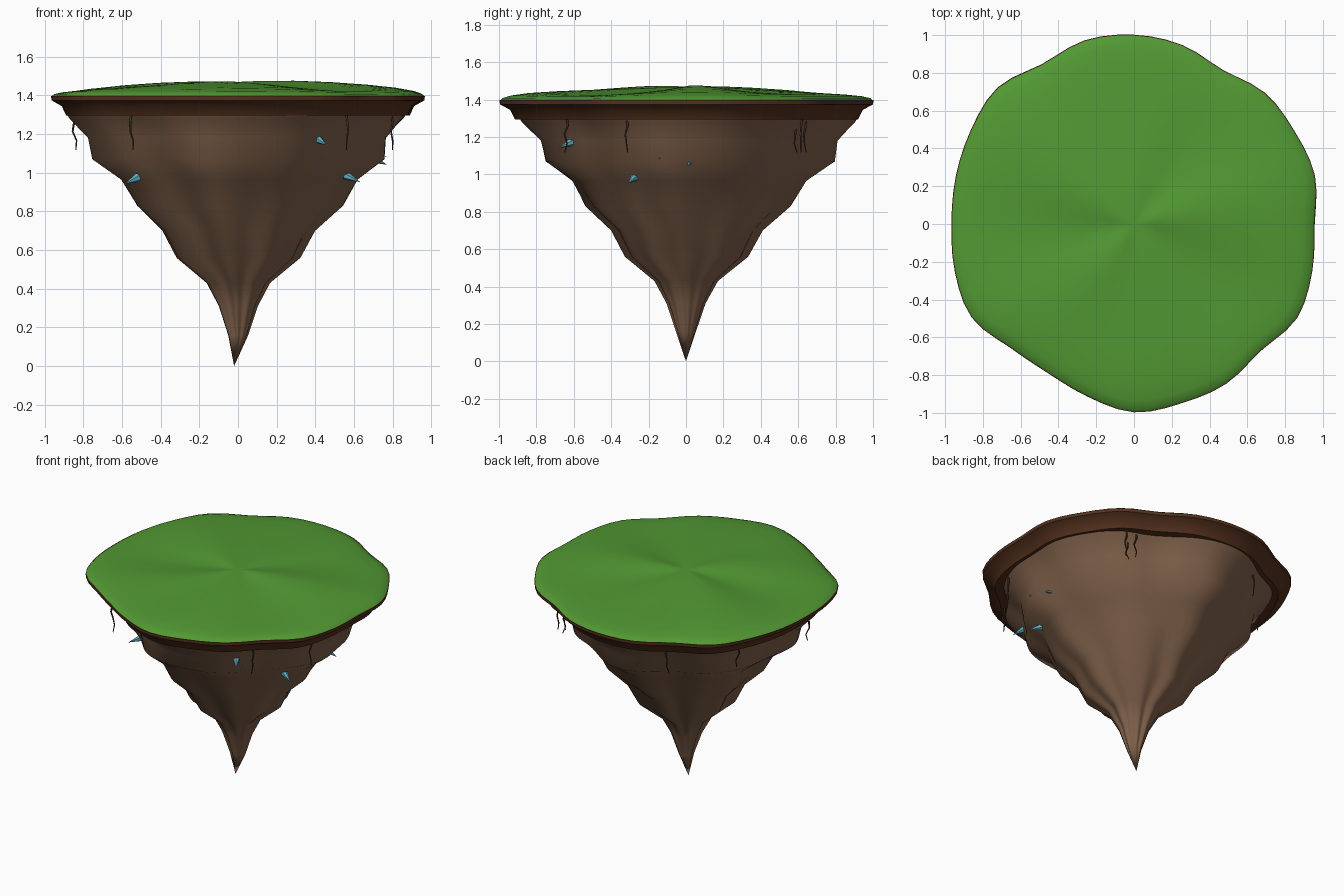
import bpy, bmesh, math, random
from mathutils import Vector

random.seed(4)
if "Cube" in bpy.data.objects:
    bpy.data.objects.remove(bpy.data.objects["Cube"])


def material(name, rgb):
    m = bpy.data.materials.new(name)
    m.use_nodes = True
    m.diffuse_color = (*rgb, 1)
    bsdf = next(n for n in m.node_tree.nodes if n.type == "BSDF_PRINCIPLED")
    bsdf.inputs["Base Color"].default_value = (*rgb, 1)
    return m


GRASS = material("grass green", (.084, .32, .033))
SOIL = material("dark soil", (.09, .031, .013))
ROCK = material("brown rock", (.22, .122, .07))
ROOT = material("root brown", (.06, .032, .019))
CRYSTAL = material("crystal blue", (.114, .43, .54))

# Island outline: radius every 15 degrees, counter-clockwise from +x
OUTLINE = [.955, .99, .98, .98, .94, .98, 1.0, 1.005, .975, 1.02, .995, .975,
           .965, .98, .99, .925, .91, .945, .995, .98, .975, .948, .995, .975]
SEGS = 72


def outline(a):
    t = a / math.tau * len(OUTLINE)
    i, f = int(t), t % 1
    p, q, r, s = (OUTLINE[(i + k) % len(OUTLINE)] for k in (-1, 0, 1, 2))
    return q + .5 * f * (r - p + f * (2*p - 5*q + 4*r - s + f * (3*(q - r) + s - p)))


def add_object(name, bm, mat, smooth_angle=None):
    bmesh.ops.recalc_face_normals(bm, faces=bm.faces)
    mesh = bpy.data.meshes.new(name)
    bm.to_mesh(mesh)
    bm.free()
    mesh.materials.append(mat)
    ob = bpy.data.objects.new(name, mesh)
    bpy.context.collection.objects.link(ob)
    if smooth_angle:
        bpy.ops.object.select_all(action="DESELECT")
        ob.select_set(True)
        bpy.context.view_layer.objects.active = ob
        bpy.ops.object.shade_smooth_by_angle(angle=math.radians(smooth_angle))
    return ob


def loft(name, profile, mat, angle, wobble=None, lift=None, tip=None):
    """Sweep (scale, height) steps around the outline, ending at a tip."""
    bm = bmesh.new()
    rings = []
    for scale, z in profile:
        ring = []
        for k in range(SEGS):
            a = math.tau * k / SEGS
            r = outline(a) * scale * (wobble(a, z) if wobble else 1)
            dz = lift(a, scale) if lift else 0
            ring.append(bm.verts.new((r * math.cos(a), r * math.sin(a), z + dz)))
        rings.append(ring)
    for lower, upper in zip(rings, rings[1:]):
        for k in range(SEGS):
            j = (k + 1) % SEGS
            bm.faces.new((lower[k], lower[j], upper[j], upper[k]))
    if tip:
        t = bm.verts.new(tip)
        for k in range(SEGS):
            bm.faces.new((rings[-1][k], rings[-1][(k + 1) % SEGS], t))
    return add_object(name, bm, mat, angle)


# Gently rolling grass top
def grass_lift(a, s):
    return .012 * s * (1 - s) * 4 * (math.sin(3*a + 1) + .6 * math.sin(5*a + 2*s))


loft("grass_top", [(1, 1.395), (.985, 1.408), (.94, 1.42), (.85, 1.431), (.7, 1.44),
                   (.5, 1.45), (.3, 1.46), (.12, 1.467)],
     GRASS, 60, lift=grass_lift, tip=(0, 0, 1.47))

# Overhanging soil rim
loft("soil_rim", [(.97, 1.4), (1.002, 1.397), (1, 1.375), (.945, 1.345),
                  (.92, 1.295), (.86, 1.295)], SOIL, 40)


# Stepped rock cone with vertical ridges
def ridges(a, z):
    low = 1 - min(z / 1.3, 1)
    return (.995 + (.012 + .05 * low) * math.sin(7*a + 2.5*z)
            + .025 * math.sin(4*a + .8 - 5*z) + .05 * low * math.sin(11*a + 3*z))


loft("rock_cone", [(.9, 1.31), (.88, 1.28), (.78, 1.18), (.76, 1.07), (.615, .965),
                   (.54, .83), (.4, .7), (.325, .56), (.165, .43), (.1, .31),
                   (.05, .16)], ROCK, 80, wobble=ridges, tip=(-.02, 0, 0))

# Crystal spikes poking outward and slightly down
for n, base in enumerate([(.42, -.62, 1.17), (-.53, -.36, .97), (.57, -.28, .98),
                          (.7, -.13, 1.11), (.7, .015, 1.07)]):
    bm = bmesh.new()
    bmesh.ops.create_cone(bm, cap_ends=True, segments=6, radius1=.024,
                          radius2=0, depth=.09)
    ob = add_object(f"crystal_{n + 1}", bm, CRYSTAL)
    b = Vector(base)
    out = Vector((b.x, b.y, 0)).normalized() + Vector((0, 0, -.4))
    ob.rotation_euler = out.to_track_quat("Z", "Y").to_euler()
    ob.location = b + out.normalized() * .03

# Thin roots hanging under the rim
for n, (x, y) in enumerate([(-.845, -.17), (-.55, -.63), (.56, -.64), (.79, -.32),
                            (.55, .59), (.58, .62), (.52, .64), (-.7, .41),
                            (-.38, .75)]):
    curve = bpy.data.curves.new(f"root_{n + 1}", "CURVE")
    curve.dimensions = "3D"
    curve.bevel_depth = .007
    curve.bevel_resolution = 1
    curve.use_fill_caps = True
    line = curve.splines.new("POLY")
    line.points.add(4)
    for k, p in enumerate(line.points):
        j = .012 * min(k, 1)
        p.co = (x + random.uniform(-j, j), y + random.uniform(-j, j), 1.31 - .048 * k, 1)
        p.radius = 1 - .14 * k
    curve.materials.append(ROOT)
    bpy.context.collection.objects.link(bpy.data.objects.new(f"root_{n + 1}", curve))
